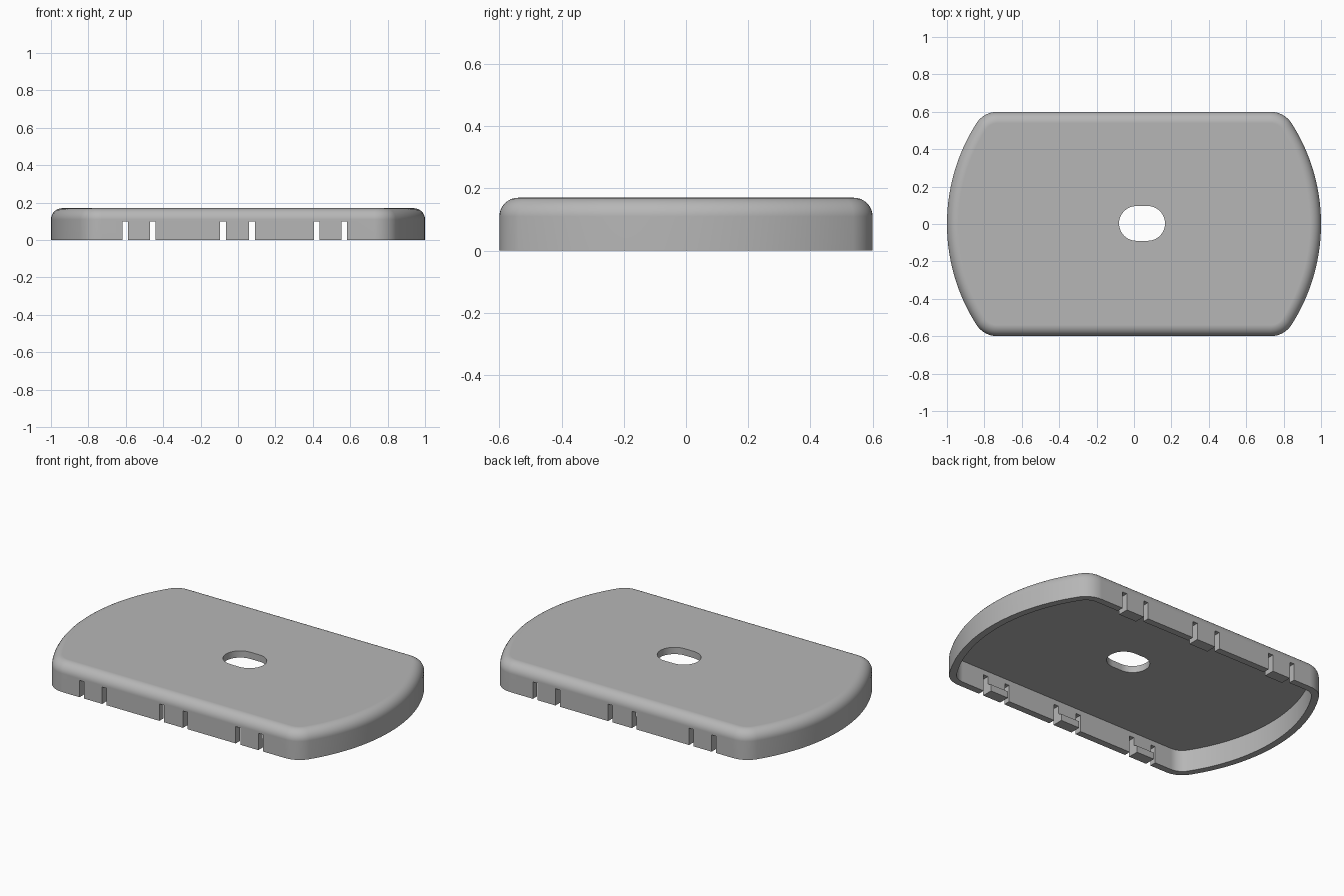
import bpy, bmesh, math

cube = bpy.data.objects.get("Cube")
if cube:
    bpy.data.objects.remove(cube, do_unlink=True)

HALF_Y, HEIGHT, CORNER = 0.6, 0.17, 0.134
WALL, CEILING, FILLET = 0.04, 0.13, 0.06
SLOT_W, SLOT_H = 0.03, 0.1
SLOT_PAIRS = [(-0.603, -0.455), (-0.08, 0.075), (0.42, 0.568)]

grey = bpy.data.materials.new("plain grey")
grey.use_nodes = True
grey.diffuse_color = (0.47, 0.47, 0.47, 1)
grey.node_tree.nodes["Principled BSDF"].inputs["Base Color"].default_value = grey.diffuse_color


def make_object(name, bm):
    bmesh.ops.recalc_face_normals(bm, faces=bm.faces)
    mesh = bpy.data.meshes.new(name)
    bm.to_mesh(mesh)
    bm.free()
    mesh.materials.append(grey)
    obj = bpy.data.objects.new(name, mesh)
    bpy.context.collection.objects.link(obj)
    return obj


def arc(cx, cy, r, a0, a1, steps):
    return [(cx + r * math.cos(a0 + (a1 - a0) * i / steps),
             cy + r * math.sin(a0 + (a1 - a0) * i / steps)) for i in range(steps + 1)]


def outline(inset):
    """Unit circle cut flat at front and back, with rounded corners, inset evenly."""
    cy = HALF_Y - CORNER
    cx = math.sqrt((1 - CORNER) ** 2 - cy ** 2)
    a = math.atan2(cy, cx)
    side = arc(0, 0, 1 - inset, -a, a, 28)
    corner = arc(cx, cy, CORNER - inset, a, math.pi / 2, 8)[1:]
    lower = [(x, -y) for x, y in reversed(corner)]
    half = lower + side + corner
    return half + [(-x, -y) for x, y in half]


def loft(bm, sections):
    """Skin stacked (outline, z) sections and cap both ends."""
    rings = [[bm.verts.new((x, y, z)) for x, y in pts] for pts, z in sections]
    for lo, hi in zip(rings, rings[1:]):
        n = len(lo)
        for i in range(n):
            j = (i + 1) % n
            bm.faces.new((lo[i], lo[j], hi[j], hi[i]))
    bm.faces.new(rings[0])
    bm.faces.new(rings[-1])


# Shell: rim, outer wall, rounded top edge, and hollow underside
sections = [(outline(WALL), CEILING), (outline(WALL), 0), (outline(0), 0)]
for i in range(9):
    t = math.pi / 2 * i / 8
    sections.append((outline(FILLET * (1 - math.cos(t))),
                     HEIGHT - FILLET + FILLET * math.sin(t)))
bm = bmesh.new()
loft(bm, sections)
shell = make_object("shell", bm)

# Cutter: rounded centre hole and slots through the front and back walls
bm = bmesh.new()
hole = (arc(0.073, 0.003, 0.093, -math.pi / 2, math.pi / 2, 20)
        + arc(0.013, 0.003, 0.093, math.pi / 2, math.pi * 1.5, 20))
loft(bm, [(hole, 0.05), (hole, 0.3)])
for pair in SLOT_PAIRS:
    for x in pair:
        for s in (-1, 1):
            x0, x1 = x - SLOT_W / 2, x + SLOT_W / 2
            y0, y1 = s * (HALF_Y - WALL - 0.02), s * (HALF_Y + 0.05)
            box = [(x0, y0), (x1, y0), (x1, y1), (x0, y1)]
            loft(bm, [(box, -0.05), (box, SLOT_H)])
cutter = make_object("cutter", bm)
cutter.hide_render = True

cut = shell.modifiers.new("cut", 'BOOLEAN')
cut.operation = 'DIFFERENCE'
cut.solver = 'EXACT'
cut.object = cutter
bpy.context.view_layer.objects.active = shell
bpy.ops.object.modifier_apply(modifier=cut.name)
bpy.data.objects.remove(cutter, do_unlink=True)

bpy.ops.object.select_all(action='DESELECT')
shell.select_set(True)
bpy.context.view_layer.objects.active = shell
bpy.ops.object.shade_smooth_by_angle(angle=math.radians(30))
weighted = shell.modifiers.new("even shading", 'WEIGHTED_NORMAL')
weighted.keep_sharp = True

# Snap hooks: small catches inside each tab between a pair of slots
inner = HALF_Y - WALL
profile = [(inner + 0.005, 0), (inner - 0.025, 0), (inner - 0.025, 0.04), (inner + 0.005, 0.055)]
for s, side in ((-1, "front"), (1, "back")):
    for n, (xa, xb) in enumerate(SLOT_PAIRS, 1):
        bm = bmesh.new()
        ends = [[bm.verts.new((x, s * y, z)) for y, z in profile]
                for x in (xa + SLOT_W / 2, xb - SLOT_W / 2)]
        for i in range(4):
            j = (i + 1) % 4
            bm.faces.new((ends[0][i], ends[0][j], ends[1][j], ends[1][i]))
        for end in ends:
            bm.faces.new(end)
        make_object(f"{side}_hook_{n}", bm)
